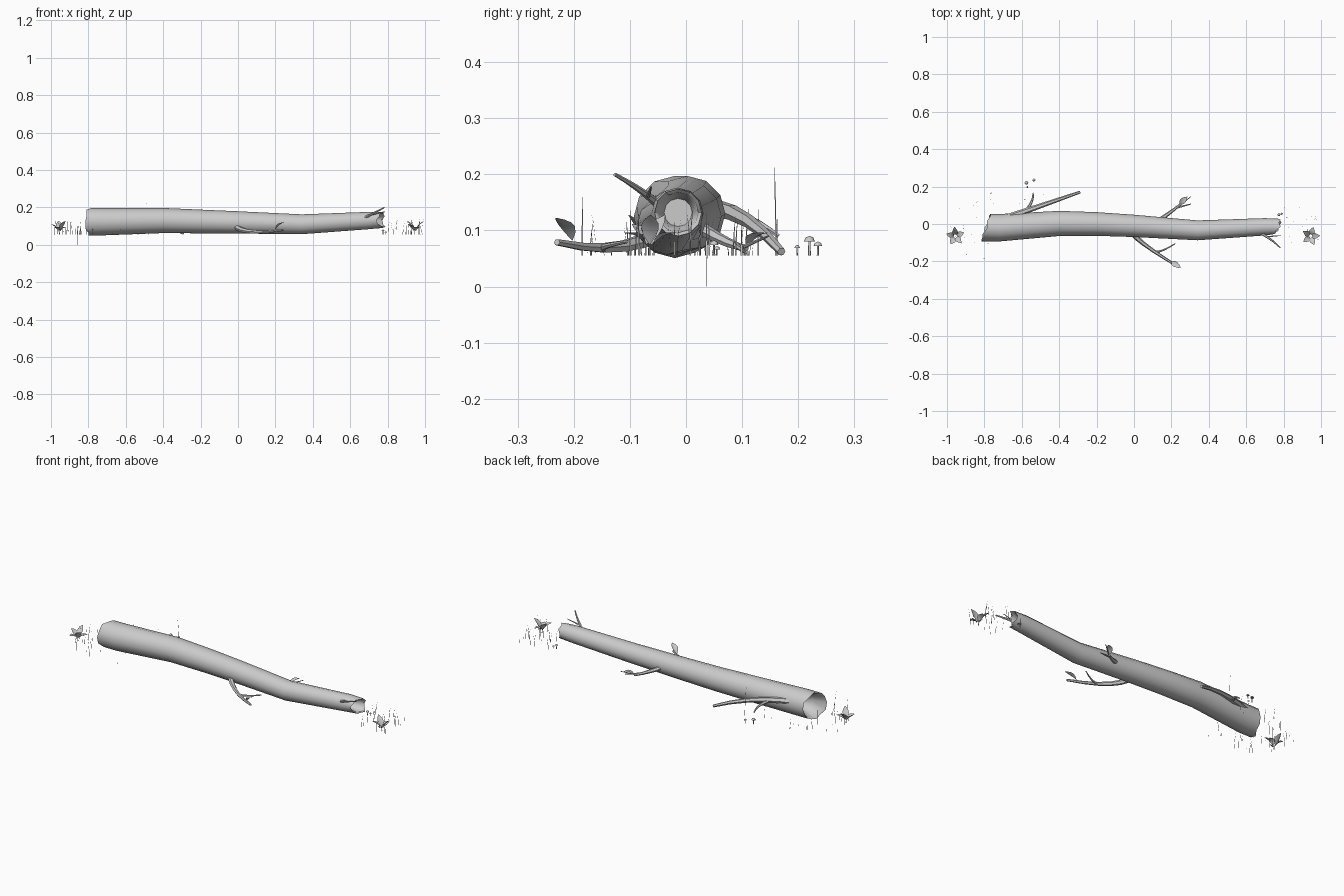
import bpy, bmesh, math, random
from mathutils import Vector

if "Cube" in bpy.data.objects:
    bpy.data.objects.remove(bpy.data.objects["Cube"])
random.seed(4)
GROUND = 0.055
UP = Vector((0, 0, 1))


def finish(name, bm):
    bmesh.ops.recalc_face_normals(bm, faces=bm.faces)
    me = bpy.data.meshes.new(name)
    bm.to_mesh(me)
    bm.free()
    ob = bpy.data.objects.new(name, me)
    bpy.context.collection.objects.link(ob)
    ob.select_set(True)
    bpy.context.view_layer.objects.active = ob
    bpy.ops.object.shade_smooth_by_angle(angle=math.radians(45))
    ob.select_set(False)


def around(n):
    return [2 * math.pi * i / n for i in range(n)]


def skin(bm, rings):
    n = len(rings[0])
    for a, b in zip(rings, rings[1:]):
        for i in range(n):
            j = (i + 1) % n
            bm.faces.new((a[i], a[j], b[j], b[i]))
    bm.faces.new(rings[0])
    bm.faces.new(rings[-1])


def limb(bm, radius, a, b, c=None):
    """Tapered limb from a to the last point, bending through the middle one."""
    a, b = Vector(a), Vector(b)
    a, m, c = (a, b, Vector(c)) if c else (a, (a + b) / 2, b)
    ctrl = 2 * m - (a + c) / 2
    rings = []
    for k in range(6):
        t = k / 5
        p = a * (1 - t) ** 2 + ctrl * 2 * t * (1 - t) + c * t * t
        d = (ctrl - a) * (1 - t) + (c - ctrl) * t
        u = d.cross(UP if abs(d.z) < .9 * d.length else Vector((1, 0, 0))).normalized()
        v = d.normalized().cross(u)
        r = radius * (1 - .6 * t)
        rings.append([bm.verts.new(p + r * (math.cos(w) * u + math.sin(w) * v)) for w in around(6)])
    skin(bm, rings)


def leaf(bm, base, tip):
    """Pointed oval leaf, arched and creased along its midrib."""
    a, b = Vector(base), Vector(tip)
    side = (b - a).cross(UP).normalized()
    up = side.cross(b - a).normalized()
    rows = []
    for k in range(6):
        w = .001 + .015 * math.sin(math.pi * (k / 5) ** .9)
        c = a.lerp(b, k / 5) + up * w * .4
        rows.append([bm.verts.new(c + side * s * w + up * abs(s) * w * .3) for s in (-1, 0, 1)])
    for p, q in zip(rows, rows[1:]):
        for i in (0, 1):
            bm.faces.new((p[i], p[i + 1], q[i + 1], q[i]))


# Hollow log: skin, jagged rims and recessed ends in one loft
bm = bmesh.new()


def log_ring(x, y, z, r, rim=None):
    return [bm.verts.new((x + (rim(t) if rim else 0), y + r * math.cos(t), z + r * math.sin(t)))
            for t in around(12)]


def left_rim(t):
    return .024 * math.cos(t) + .007 * math.sin(5 * t)


def right_rim(t):
    return .022 * abs(math.sin(t)) + .016 * math.cos(t) + .008 * math.sin(5 * t)


spine = [(-.72, -.02, .124), (-.4, .003, .13), (-.2, 0, .125), (0, -.01, .12),
         (.34, -.034, .11), (.7, -.015, .13)]
left, right = (-.02, .124), (-.014, .132)
rings = [log_ring(-.7, *left, .035), log_ring(-.74, *left, .052),
         log_ring(-.785, *left, .065, left_rim), log_ring(-.792, *left, .073, left_rim)]
rings += [log_ring(*p, .0595 - .019 * p[0]) for p in spine]
rings += [log_ring(.755, *right, .042, right_rim), log_ring(.75, *right, .036, right_rim),
          log_ring(.7, *right, .025)]
skin(bm, rings)
finish("log", bm)

# Broken side branches with their twigs
bm = bmesh.new()
limb(bm, .019, (-.72, .02, .14), (-.5, .097, .125), (-.29, .17, .062))
limb(bm, .009, (-.57, .08, .13), (-.545, .125, .115), (-.54, .165, .09))
finish("back_left_branch", bm)

bm = bmesh.new()
limb(bm, .013, (.12, .01, .115), (.2, .067, .082), (.25, .108, .068))
limb(bm, .006, (.22, .085, .076), (.305, .107, .06))
limb(bm, .004, (.245, .1, .07), (.305, .147, .09))
leaf(bm, (.245, .108, .072), (.285, .146, .095))
finish("back_right_branch", bm)

bm = bmesh.new()
limb(bm, .015, (-.01, -.05, .095), (.08, -.127, .07), (.24, -.23, .079))
limb(bm, .007, (.11, -.145, .068), (.15, -.142, .072), (.22, -.105, .08))
leaf(bm, (.2, -.203, .082), (.25, -.232, .122))
finish("front_branch", bm)

bm = bmesh.new()
limb(bm, .008, (.67, -.045, .142), (.73, -.082, .172), (.782, -.127, .2))
limb(bm, .004, (.71, -.068, .16), (.785, -.062, .178))
finish("right_end_branch", bm)

# Leafy seedling at each end of the log
for name, cx, turn in (("left_seedling", -.955, .4), ("right_seedling", .945, 1.3)):
    bm = bmesh.new()
    foot = Vector((cx, -.065, GROUND))
    limb(bm, .002, foot, foot + UP * .025)
    for k, w in enumerate(around(5)):
        out = Vector((math.cos(w + turn), math.sin(w + turn), 0))
        start = foot + UP * .02 + out * .008
        leaf(bm, start, foot + out * .05 + UP * (.04 + .016 * (k * 2 % 3)))
    finish(name, bm)

# Mushrooms: lathed stem and cap, in a cluster of three behind each end
bm = bmesh.new()
for x, y, top, r in ((-.575, .22, .09, .01), (-.535, .235, .08, .008), (-.57, .198, .074, .005),
                     (.775, .05, .082, .008), (.79, .055, .072, .006)):
    profile = [(.25, GROUND), (.2, top - r), (1, top - r), (.7, top - .3 * r), (.1, top)]
    skin(bm, [[bm.verts.new((x + r * q * math.cos(w), y + r * q * math.sin(w), z)) for w in around(8)]
              for q, z in profile])
finish("mushrooms", bm)

# Grass: thin leaning blades scattered round both ends
bm = bmesh.new()


def blade(x, y, z, h, lean=.12):
    a = random.uniform(0, 2 * math.pi)
    d = Vector((math.cos(a), math.sin(a), 0))
    s = Vector((d.y, d.x, 0)) * .0015
    rows = []
    for k in range(4):
        t = k / 3
        c = Vector((x, y, z + h * t)) + d * h * lean * t * t
        w = 1 - .9 * t * t
        rows.append((bm.verts.new(c - s * w), bm.verts.new(c + s * w)))
    for p, q in zip(rows, rows[1:]):
        bm.faces.new((p[0], p[1], q[1], q[0]))


for x0, x1, y0, y1, count in ((-.99, -.83, -.12, .15, 16), (-.9, -.6, -.185, -.1, 9),
                              (-.85, -.5, .1, .17, 9), (.8, .99, -.1, .12, 26)):
    for _ in range(count):
        blade(random.uniform(x0, x1), random.uniform(y0, y1), GROUND, .09 * random.uniform(.3, 1) ** 2)
blade(-.86, .037, 0, .13, .02)
blade(-.48, .16, GROUND, .167, .05)
blade(-.8, -.185, GROUND, .105)
finish("grass", bm)
